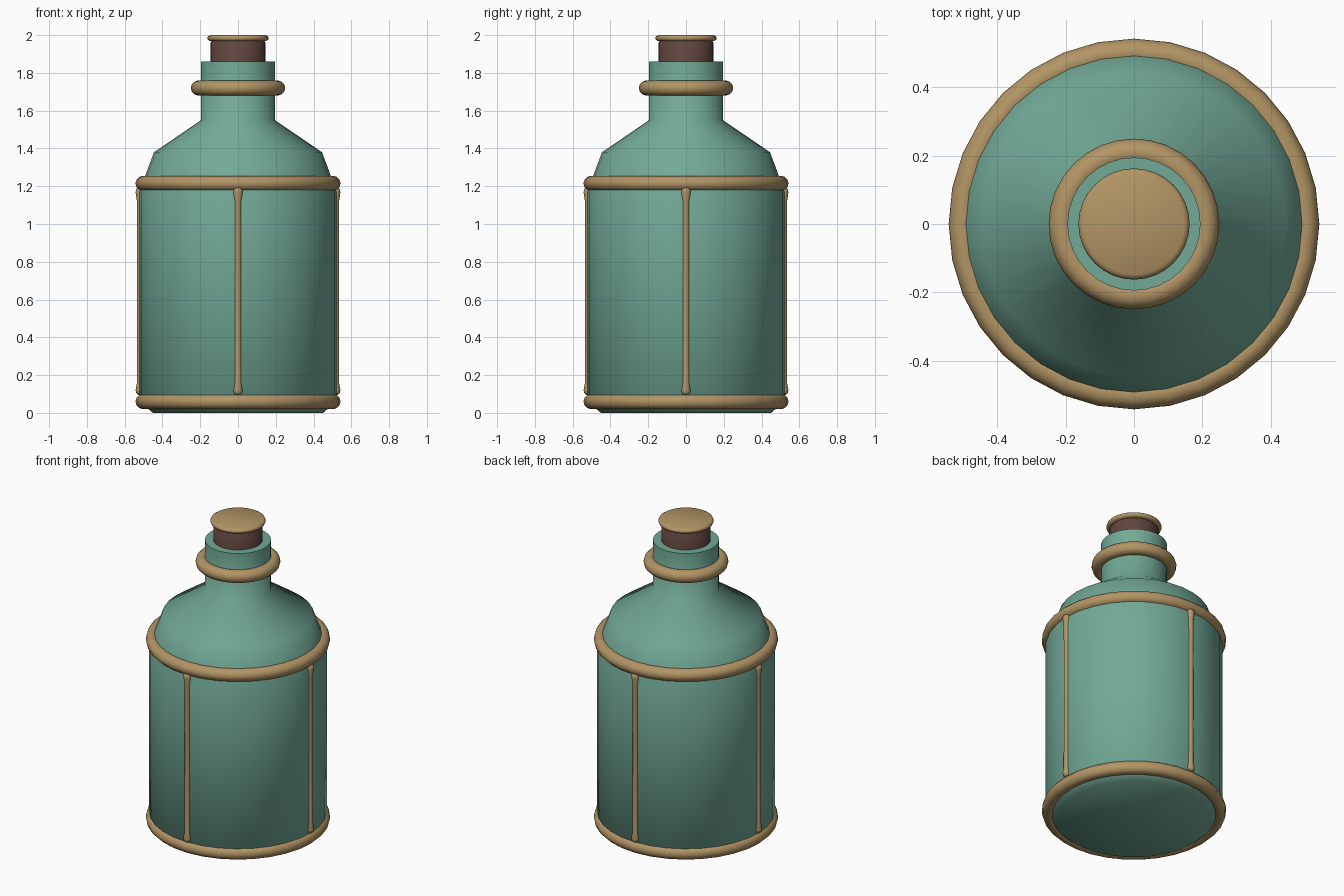
import bpy, bmesh, math

if "Cube" in bpy.data.objects:
    bpy.data.objects.remove(bpy.data.objects["Cube"])


def material(name, rgb):
    m = bpy.data.materials.new(name)
    m.diffuse_color = (*rgb, 1)
    m.use_nodes = True
    m.node_tree.nodes["Principled BSDF"].inputs["Base Color"].default_value = m.diffuse_color
    return m


GLASS = material("teal_glass", (0.17, 0.40, 0.31))
BRASS = material("brass", (0.45, 0.30, 0.13))
CORK = material("dark_cork", (0.12, 0.06, 0.05))


def lathe(name, profile, mat, sides=32, closed=False):
    """Revolve (radius, z) points about z; open profiles get capped ends."""
    bm = bmesh.new()
    rings = []
    for r, z in profile:
        rings.append([bm.verts.new((r * math.cos(2 * math.pi * i / sides),
                                    r * math.sin(2 * math.pi * i / sides), z))
                      for i in range(sides)])
    pairs = list(zip(rings, rings[1:]))
    if closed:
        pairs.append((rings[-1], rings[0]))
    else:
        bm.faces.new(rings[0])
        bm.faces.new(rings[-1])
    for a, b in pairs:
        for i in range(sides):
            j = (i + 1) % sides
            bm.faces.new((a[i], a[j], b[j], b[i]))
    bmesh.ops.recalc_face_normals(bm, faces=bm.faces)
    mesh = bpy.data.meshes.new(name)
    bm.to_mesh(mesh)
    bm.free()
    ob = bpy.data.objects.new(name, mesh)
    bpy.context.collection.objects.link(ob)
    mesh.materials.append(mat)
    bpy.ops.object.select_all(action='DESELECT')
    ob.select_set(True)
    bpy.context.view_layer.objects.active = ob
    bpy.ops.object.shade_smooth_by_angle(angle=math.radians(60))
    return ob


def band(name, radius, z, thick, sides=32):
    circle = [(radius + thick * math.cos(math.pi * k / 6),
               z + thick * math.sin(math.pi * k / 6)) for k in range(12)]
    return lathe(name, circle, BRASS, sides, closed=True)


# Bottle body with shoulder and neck
lathe("bottle_body", [(0.45, 0), (0.523, 0.06), (0.523, 1.17), (0.445, 1.38),
                      (0.195, 1.55), (0.195, 1.86)], GLASS)

# Brass bands around base, shoulder and neck
band("base_band", 0.503, 0.06, 0.04)
band("shoulder_band", 0.503, 1.215, 0.04)
band("neck_band", 0.21, 1.72, 0.04)

# Stopper and its rounded cap
lathe("stopper", [(0.145, 1.80), (0.145, 1.96), (0.135, 1.975)], CORK)
lathe("stopper_cap", [(0.148, 1.968), (0.159, 1.974), (0.163, 1.984),
                      (0.159, 1.994), (0.148, 2.0)], BRASS)

# Four vertical ribs, thicker at both ends
rib_profile = [(0.010, 0.095), (0.023, 0.105), (0.025, 0.12), (0.018, 0.16),
               (0.017, 0.65),
               (0.018, 1.12), (0.025, 1.165), (0.023, 1.185), (0.010, 1.195)]
for n, side in enumerate(("right", "back", "left", "front")):
    a = n * math.pi / 2
    rib = lathe(f"rib_{side}", rib_profile, BRASS, sides=12)
    rib.location = (0.517 * math.cos(a), 0.517 * math.sin(a), 0)
